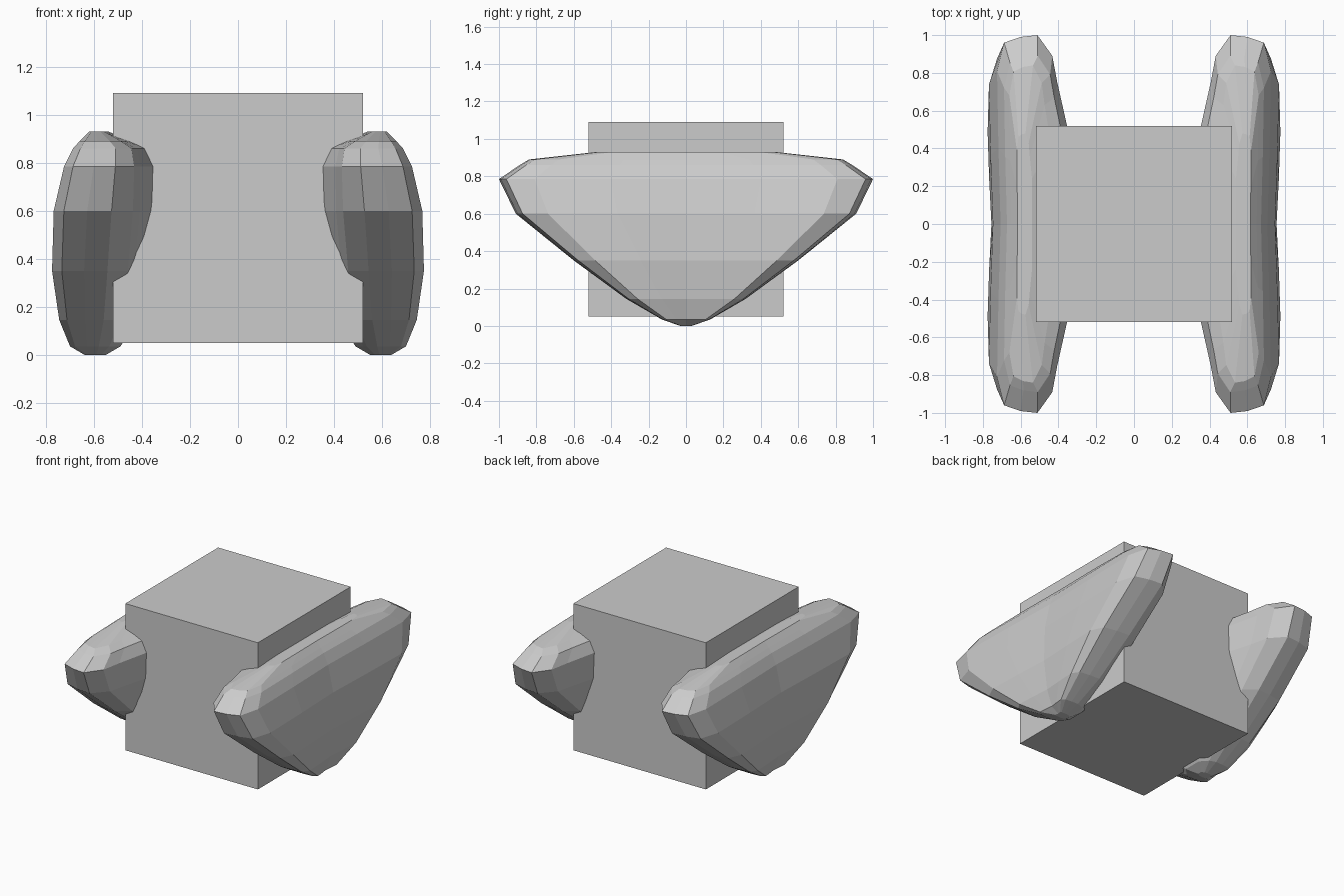
import bpy, bmesh

default = bpy.data.objects.get("Cube")
if default:
    bpy.data.objects.remove(default, do_unlink=True)

# Single grey material
grey = bpy.data.materials.new("plain_grey")
grey.use_nodes = True
colour = (0.6, 0.6, 0.6, 1)
grey.diffuse_color = colour
grey.node_tree.nodes["Principled BSDF"].inputs["Base Color"].default_value = colour


def make_object(name, bm):
    bmesh.ops.recalc_face_normals(bm, faces=bm.faces[:])
    mesh = bpy.data.meshes.new(name)
    bm.to_mesh(mesh)
    bm.free()
    mesh.materials.append(grey)
    obj = bpy.data.objects.new(name, mesh)
    bpy.context.collection.objects.link(obj)
    return obj


# Central box
bm = bmesh.new()
bmesh.ops.create_cube(bm, size=1.04)
bmesh.ops.translate(bm, verts=bm.verts[:], vec=(0, 0, 0.57))
make_object("body_box", bm)

# Pod layers: height, inner x, outer x, half length
LAYERS = [
    (0.005, 0.55, 0.64, 0.03),
    (0.035, 0.49, 0.70, 0.13),
    (0.145, 0.42, 0.745, 0.32),
    (0.35, 0.37, 0.775, 0.60),
    (0.60, 0.345, 0.768, 0.91),
    (0.785, 0.35, 0.725, 1.0),
    (0.86, 0.375, 0.688, 0.89),
    (0.89, 0.44, 0.66, 0.84),
    (0.93, 0.54, 0.62, 0.48),
]
# Half outline of a layer, outer to inner: share of width, share of length
OUTLINE = [(0.02, 0.4), (0, 0.81), (0.1, 0.96), (0.33, 0.99), (0.57, 1),
           (0.78, 0.89), (0.85, 0.75), (1, 0.5)]


def make_pod(name, side):
    bm = bmesh.new()
    rings = []
    for z, inner, outer, length in LAYERS:
        width = outer - inner
        half = [(outer - u * width, v * length) for u, v in OUTLINE]
        loop = [(outer - 0.05 * width, 0)] + half + [(inner, 0)]
        loop += [(x, -y) for x, y in reversed(half)]
        rings.append([bm.verts.new((side * x, y, z)) for x, y in loop])
    count = len(rings[0])
    for low, high in zip(rings, rings[1:]):
        for i in range(count):
            j = (i + 1) % count
            bm.faces.new((low[i], low[j], high[j], high[i]))
    bm.faces.new(rings[0])
    bm.faces.new(rings[-1])
    # Settle the lowest ring on the ground
    for vert in rings[0]:
        vert.co.z = 0
    return make_object(name, bm)


for name, side in (("left_pod", 1), ("right_pod", -1)):
    make_pod(name, side)
